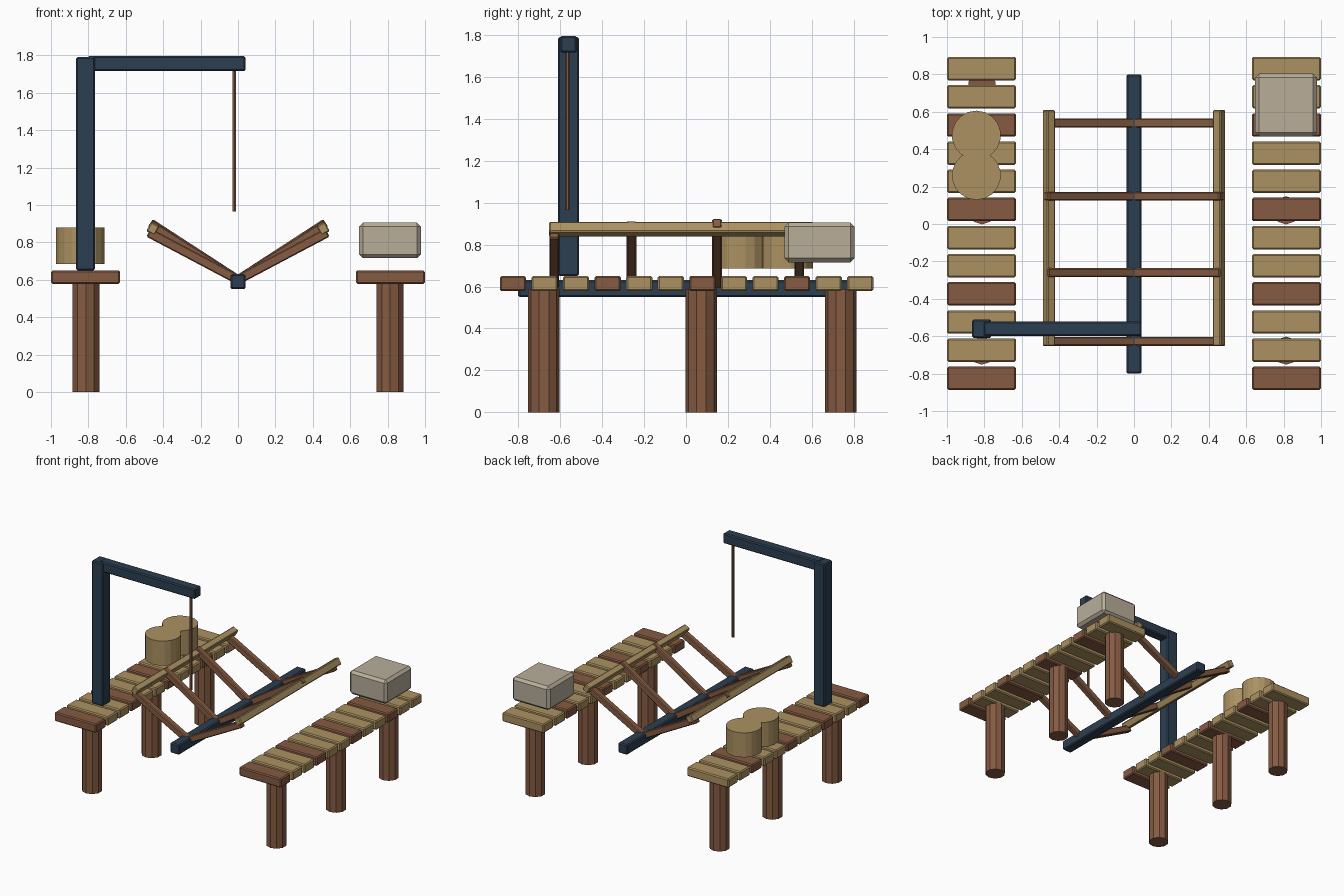
import bpy, math
from mathutils import Vector

if "Cube" in bpy.data.objects:
    bpy.data.objects.remove(bpy.data.objects["Cube"])


def material(name, hex_code):
    rgb = [int(hex_code[i:i + 2], 16) / 255 for i in (0, 2, 4)]
    lin = [c / 12.92 if c <= 0.04045 else ((c + 0.055) / 1.055) ** 2.4 for c in rgb]
    m = bpy.data.materials.new(name)
    m.diffuse_color = (*lin, 1)
    m.use_nodes = True
    m.node_tree.nodes["Principled BSDF"].inputs["Base Color"].default_value = m.diffuse_color
    return m


BROWN = material("brown_wood", "855B42")
TAN = material("tan_wood", "AB9161")
BLUE = material("navy_paint", "2C3E50")
STONE = material("pale_canvas", "B8AE9A")


def box(name, center, size, mat, bevel=0.008, tilt=0.0):
    """Bevelled box, optionally tilted about the y axis."""
    bpy.ops.mesh.primitive_cube_add(size=1, location=center)
    ob = bpy.context.object
    ob.name = name
    ob.scale = size
    bpy.ops.object.transform_apply(location=False, rotation=False, scale=True)
    ob.rotation_euler = (0, tilt, 0)
    mod = ob.modifiers.new("bevel", 'BEVEL')
    mod.width = bevel
    mod.segments = 1
    ob.data.materials.append(mat)
    return ob


def cylinder(name, x, y, z0, z1, radius, sides, mat):
    bpy.ops.mesh.primitive_cylinder_add(vertices=sides, radius=radius, depth=z1 - z0,
                                        location=(x, y, (z0 + z1) / 2))
    ob = bpy.context.object
    ob.name = name
    ob.data.materials.append(mat)
    return ob


# Two docks: planks with every third one darker, on three posts each
for side, label in ((-1, "left"), (1, "right")):
    for i in range(12):
        box(f"{label}_plank_{i + 1}", (side * 0.815, -0.825 + i * 0.1505, 0.614),
            (0.368, 0.125, 0.072), BROWN if i % 3 == 0 else TAN)
    for i, y in enumerate((-0.677, 0.073, 0.738)):
        cylinder(f"{label}_post_{i + 1}", side * 0.813, y, 0, 0.585, 0.075, 10, BROWN)

# Crane: mast, arm and hanging rope
box("crane_mast", (-0.815, -0.56, 1.22), (0.1, 0.1, 1.14), BLUE)
box("crane_arm", (-0.383, -0.56, 1.755), (0.845, 0.08, 0.08), BLUE)
cylinder("crane_rope", -0.02, -0.565, 0.965, 1.73, 0.01, 6, BROWN)

# Unfinished hull: keel, paired ribs and side rails
box("keel", (0, 0, 0.59), (0.08, 1.6, 0.08), BLUE)
ribs = ((-0.628, 0.477, 0.852), (-0.26, 0.47, 0.893), (0.148, 0.469, 0.903), (0.54, 0.477, 0.855))
for side, label in ((-1, "left"), (1, "right")):
    for i, (y, x, z) in enumerate(ribs):
        start, end = Vector((side * 0.01, y, 0.605)), Vector((side * x, y, z))
        d = end - start
        box(f"{label}_rib_{i + 1}", (start + end) / 2, (d.length, 0.047, 0.05), BROWN,
            0.006, -math.atan2(d.z, d.x))
    box(f"{label}_rail", (side * 0.455, -0.022, 0.873), (0.05, 1.262, 0.056), TAN,
        0.006, -side * math.radians(29))

# Cargo: two overlapping barrels and a crate
cylinder("barrel_back", -0.843, 0.475, 0.685, 0.88, 0.131, 18, TAN)
cylinder("barrel_front", -0.843, 0.26, 0.685, 0.88, 0.131, 18, TAN)
box("crate", (0.813, 0.636, 0.81), (0.33, 0.335, 0.19), STONE, 0.02)
